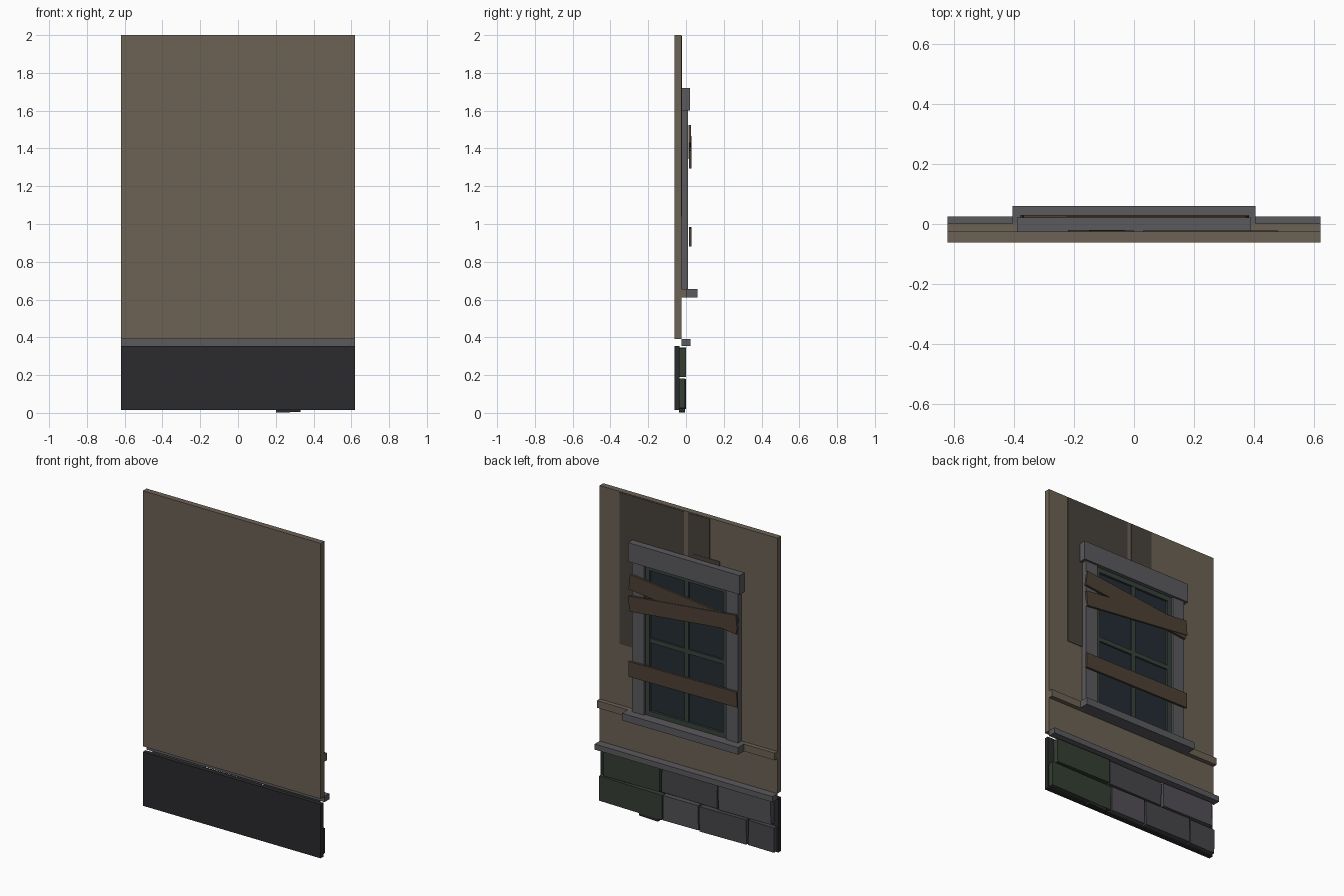
import bpy
from math import radians

if "Cube" in bpy.data.objects:
    bpy.data.objects.remove(bpy.data.objects["Cube"])


def mat(name, r, g, b):
    m = bpy.data.materials.new(name)
    m.diffuse_color = (r, g, b, 1)
    m.use_nodes = True
    m.node_tree.nodes["Principled BSDF"].inputs["Base Color"].default_value = m.diffuse_color
    return m


PLASTER = mat("plaster", .15, .122, .09)
STAIN = mat("stain", .065, .058, .045)
TRIM = mat("trim", .105, .1, .108)
DARK = mat("dark_mortar", .024, .024, .026)
MOSS = mat("mossy_stone", .035, .05, .033)
STONE_A = mat("stone_a", .085, .08, .09)
STONE_B = mat("stone_b", .062, .06, .068)
WOOD = mat("old_wood", .075, .052, .036)
FRAME = mat("green_frame", .04, .055, .045)
GLASS = mat("dark_glass", .017, .026, .034)


def box(name, x, y, z, m, tilt=0, bevel=0):
    """Box from (min, max) ranges, tilted about the y axis by degrees."""
    bpy.ops.mesh.primitive_cube_add(
        size=1, location=[(a + b) / 2 for a, b in (x, y, z)],
        rotation=(0, radians(tilt), 0))
    o = bpy.context.object
    o.name = name
    o.scale = [b - a for a, b in (x, y, z)]
    bpy.ops.object.transform_apply(location=False, rotation=False, scale=True)
    o.data.materials.append(m)
    if bevel:
        mod = o.modifiers.new("chamfer", 'BEVEL')
        mod.width, mod.segments = bevel, 1
    return o


# Wall panel, base backing and ledge
box("wall_panel", (-.62, .62), (-.062, -.025), (.39, 2), PLASTER)
box("base_backing", (-.62, .62), (-.062, -.035), (.015, .355), DARK)
box("base_ledge", (-.62, .62), (-.025, .025), (.355, .39), TRIM)

# Rail on either side of the sill
for side, x in (("left", (-.62, -.37)), ("right", (.37, .62))):
    box("rail_" + side, x, (-.026, .002), (.61, .655), PLASTER)

# Stained patches on the wall
box("stain_large", (.03, .48), (-.026, -.022), (1.04, 1.995), STAIN)
box("stain_narrow", (-.15, 0), (-.026, -.022), (1.3, 1.995), STAIN)
box("stain_small", (-.22, -.03), (-.026, -.02), (1.45, 1.745), STAIN)

# Window surround
box("lintel", (-.39, .39), (-.025, .022), (1.6, 1.72), TRIM)
box("sill", (-.405, .405), (-.025, .06), (.61, .655), TRIM)
for side, s in (("left", -1), ("right", 1)):
    box("jamb_" + side, sorted((s * .285, s * .37)), (-.025, .01), (.655, 1.6), TRIM)
    box("frame_stile_" + side, sorted((s * .255, s * .285)), (-.025, -.002),
        (.655, 1.6), FRAME)

# Window frame bars and glass
box("glass", (-.285, .285), (-.025, -.016), (.655, 1.6), GLASS)
box("frame_top", (-.255, .255), (-.025, -.002), (1.57, 1.6), FRAME)
box("frame_bottom", (-.255, .255), (-.025, -.002), (.655, .685), FRAME)
box("muntin_upright", (-.014, .014), (-.025, -.004), (.685, 1.57), FRAME)
box("muntin_cross", (-.255, .255), (-.025, -.005), (1.115, 1.143), FRAME)

# Nailed boards: centre height, tilt, front y
for i, (z, t, y) in enumerate(((1.435, -6.5, .026), (1.38, 6, .03), (.932, .5, .03))):
    box(f"board_{i + 1}", (-.375, .38), (y - .014, y), (z - .048, z + .048), WOOD, t)

# Two rows of stones: x range, front y, tilt, material
rows = (
    ((.022, .178), (((.17, .61), -.004, -.8, MOSS), ((-.083, .163), -.003, .5, STONE_A),
                    ((-.42, -.092), .0, .7, STONE_B), ((-.61, -.43), -.006, -.5, STONE_B))),
    ((.193, .345), (((.185, .575), 0, .5, MOSS), ((-.212, .175), -.008, -.4, STONE_B),
                    ((-.59, -.224), -.001, .6, STONE_A))),
)
for r, (z, stones) in enumerate(rows):
    for i, (x, y, t, m) in enumerate(stones):
        box(f"stone_{r + 1}_{i + 1}", x, (-.04, y), z, m, t)
# Dropped stone chip under the base
box("base_chip", (.2, .33), (-.036, -.006), (.003, .06), DARK, -2)
